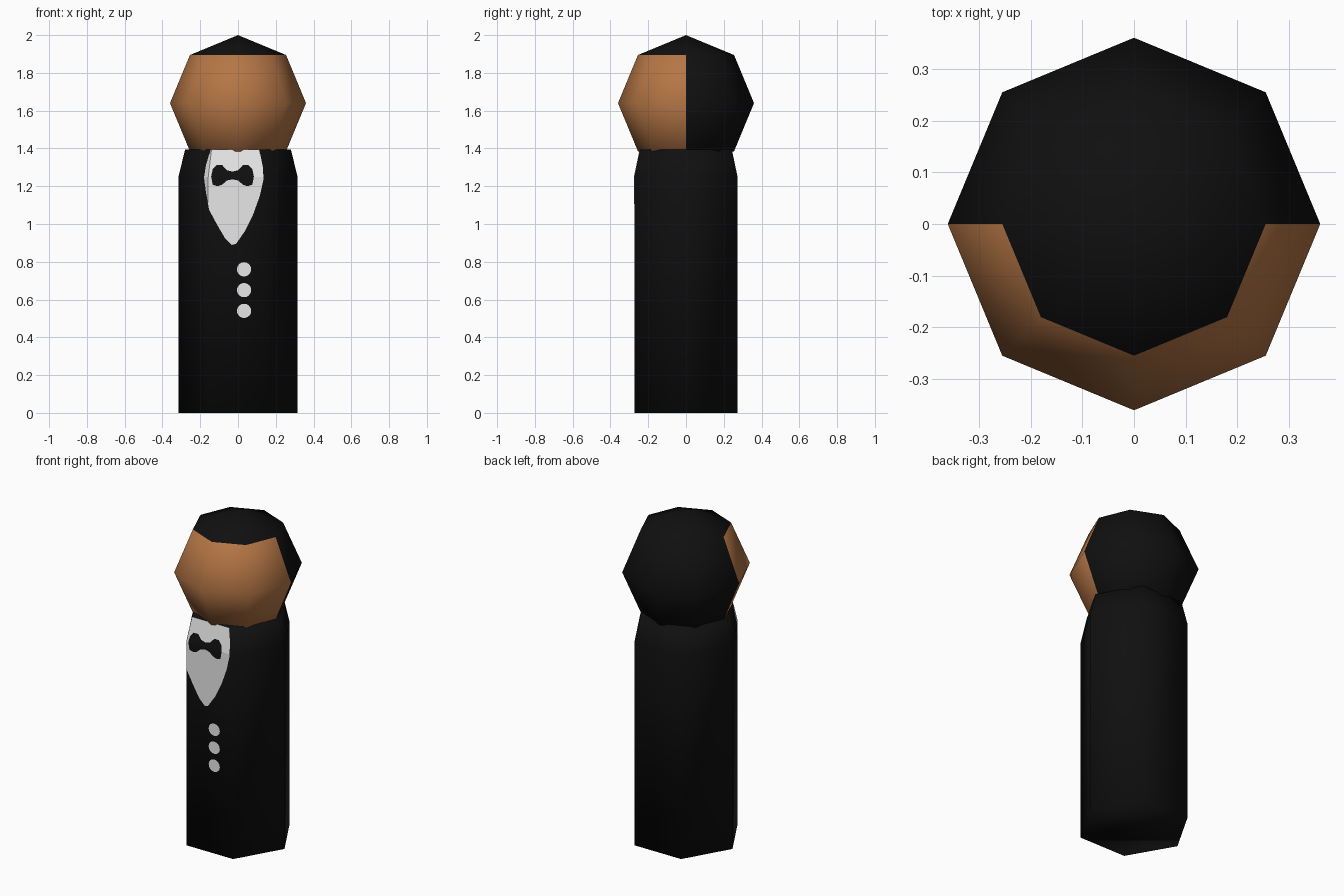
import bpy, bmesh, math
from mathutils import Vector

if "Cube" in bpy.data.objects:
    bpy.data.objects.remove(bpy.data.objects["Cube"])

SHOULDER, TOP = 1.25, 1.395        # heights of the body taper
R, R_TOP = 0.315, 0.28             # hexagon radii below / above the taper


def material(name, rgb):
    m = bpy.data.materials.new(name)
    m.diffuse_color = (*rgb, 1)
    m.use_nodes = True
    m.node_tree.nodes["Principled BSDF"].inputs["Base Color"].default_value = m.diffuse_color
    return m


black = material("black", (0.005, 0.005, 0.005))
skin = material("brown_skin", (0.46, 0.18, 0.06))
white = material("white", (0.80, 0.80, 0.80))


def finish(bm, name, mats, smooth=True):
    for f in bm.faces:
        f.smooth = smooth
    me = bpy.data.meshes.new(name)
    bm.to_mesh(me)
    bm.free()
    for m in mats:
        me.materials.append(m)
    ob = bpy.data.objects.new(name, me)
    bpy.context.collection.objects.link(ob)
    return ob


# Body: hexagonal column narrowing at the shoulders
bm = bmesh.new()
rings = []
for r, z in ((R, 0), (R, SHOULDER), (R_TOP, TOP)):
    rings.append([bm.verts.new((r * math.cos(i * math.pi / 3),
                                r * math.sin(i * math.pi / 3), z)) for i in range(6)])
for a, b in zip(rings, rings[1:]):
    for i in range(6):
        j = (i + 1) % 6
        bm.faces.new((a[i], a[j], b[j], b[i]))
bm.faces.new(rings[0][::-1])
bm.faces.new(rings[-1])
finish(bm, "body", [black])

# Head: low-poly ball, hair on the crown and the back half
bm = bmesh.new()
bmesh.ops.create_uvsphere(bm, u_segments=8, v_segments=4, radius=0.36)
for f in bm.faces:
    c = f.calc_center_median()
    f.material_index = 1 if c.y > 0 or c.z > 0.25 else 0
for v in bm.verts:
    v.co.z += 1.64
finish(bm, "head", [skin, black])


def body_front(x, z):
    """y of the body surface on its front side."""
    t = max(0, (z - SHOULDER) / (TOP - SHOULDER))
    r = R + (R_TOP - R) * t
    return -min(r * math.sqrt(3) / 2, (r - abs(x)) * math.sqrt(3))


def plate(name, outline, mat, lift):
    """Thin decal: outline cut along the body's edges and laid on its front."""
    bm = bmesh.new()
    bm.faces.new([bm.verts.new((x, 0, z)) for x, z in outline])
    slope = Vector((TOP - SHOULDER, 0, -(R - R_TOP) / 2))
    for co, no in (((0, 0, SHOULDER), (0, 0, 1)),
                   ((-R / 2, 0, SHOULDER), (1, 0, 0)),
                   ((-R / 2, 0, SHOULDER), slope)):
        bmesh.ops.bisect_plane(bm, geom=bm.verts[:] + bm.edges[:] + bm.faces[:],
                               dist=1e-5, plane_co=co, plane_no=no)
    for v in bm.verts:
        v.co.y = body_front(v.co.x, v.co.z) - lift
    bm.normal_update()
    for f in bm.faces:
        if f.normal.y > 0:
            f.normal_flip()
    finish(bm, name, [mat], smooth=False)


# Shirt front
plate("shirt", [(-.145, TOP), (-.17, 1.31), (-.18, 1.245), (-.17, 1.17), (-.153, 1.075),
                (-.11, .995), (-.069, .925), (-.032, .889), (-.01, .895), (.037, .963),
                (.08, 1.05), (.116, 1.15), (.135, 1.235), (.132, 1.3), (.113, TOP)],
      white, 0.003)

# Bow tie: one half mirrored about its knot
half = [(0, 1.277), (.03, 1.285), (.055, 1.312), (.085, 1.312), (.105, 1.29), (.113, 1.252),
        (.105, 1.208), (.08, 1.2), (.055, 1.208), (.03, 1.23), (0, 1.237)]
cx = -0.029
plate("bow_tie", [(cx + d, z) for d, z in half]
      + [(cx - d, z) for d, z in half[-2:0:-1]], black, 0.006)

# Buttons
for n, z in enumerate((0.76, 0.65, 0.54)):
    plate(f"button_{n + 1}", [(0.032 + 0.038 * math.cos(a * math.pi / 8),
                               z + 0.038 * math.sin(a * math.pi / 8)) for a in range(16)],
          white, 0.003)
